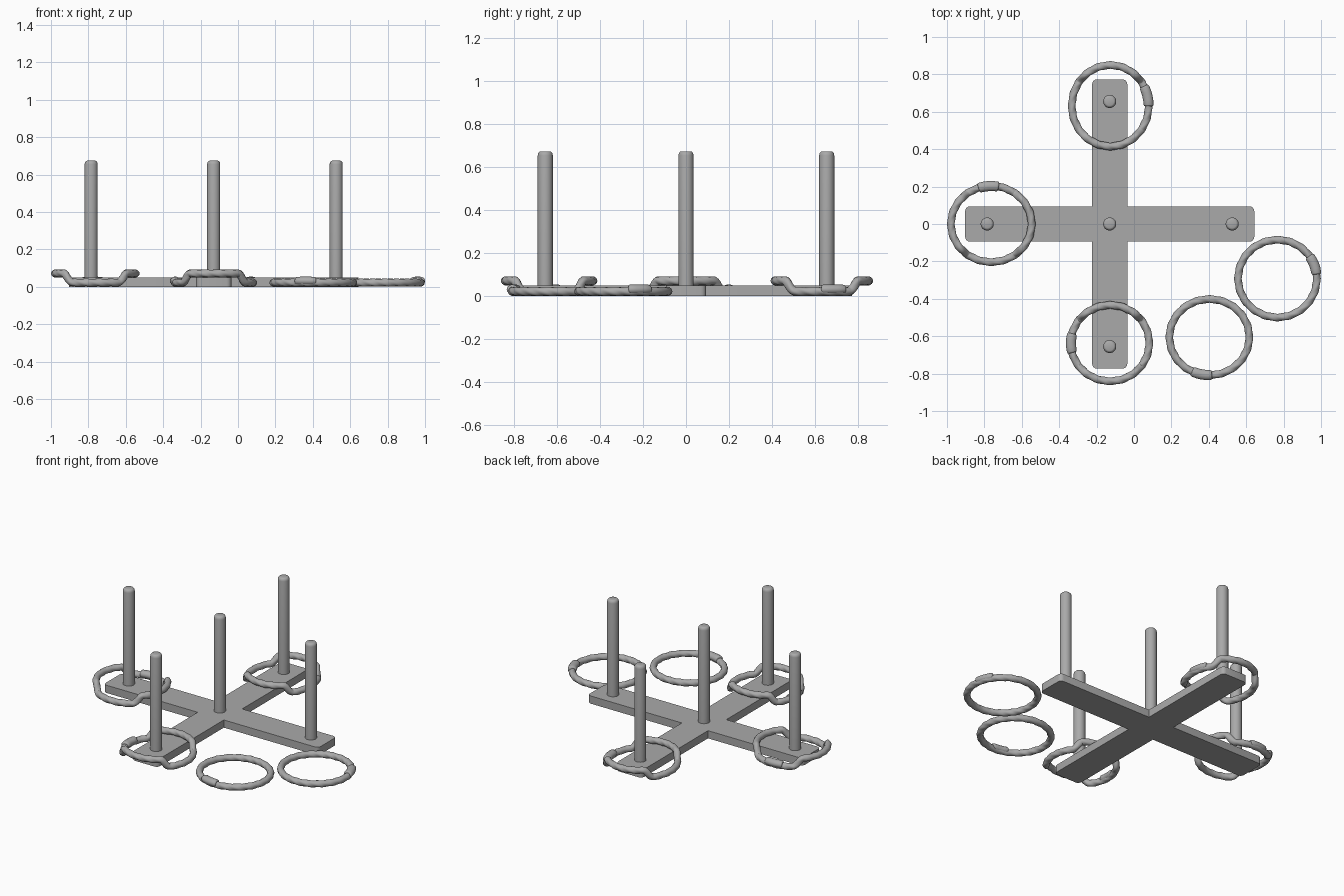
import bpy, bmesh
from math import sin, cos, pi, radians, asin
from mathutils import Vector

cube = bpy.data.objects.get("Cube")
if cube:
    bpy.data.objects.remove(cube, do_unlink=True)

grey = bpy.data.materials.new("plain grey")
grey.use_nodes = True
tone = (0.4, 0.4, 0.4, 1)
grey.diffuse_color = tone
grey.node_tree.nodes["Principled BSDF"].inputs["Base Color"].default_value = tone

CENTRE = Vector((-0.13, 0, 0))
ARM, HALF, THICK = 0.773, 0.094, 0.05
LOW, HIGH = 0.022, 0.071


def finish(name, bm, smooth=40):
    bmesh.ops.recalc_face_normals(bm, faces=bm.faces)
    mesh = bpy.data.meshes.new(name)
    bm.to_mesh(mesh)
    bm.free()
    mesh.materials.append(grey)
    obj = bpy.data.objects.new(name, mesh)
    bpy.context.collection.objects.link(obj)
    bpy.ops.object.select_all(action='DESELECT')
    obj.select_set(True)
    bpy.context.view_layer.objects.active = obj
    bpy.ops.object.shade_smooth_by_angle(angle=radians(smooth))
    return obj


def sweep(name, loops, closed):
    """Skin a list of equal-length point loops."""
    bm = bmesh.new()
    rows = [[bm.verts.new(p) for p in loop] for loop in loops]
    n = len(rows[0])
    for i in range(len(rows) if closed else len(rows) - 1):
        a, b = rows[i], rows[(i + 1) % len(rows)]
        for j in range(n):
            k = (j + 1) % n
            bm.faces.new((a[j], a[k], b[k], b[j]))
    if not closed:
        bm.faces.new(rows[0])
        bm.faces.new(rows[-1])
    return finish(name, bm, 50)


# Cross-shaped base with rounded arm ends
def cross_base():
    bm = bmesh.new()
    outline = []
    for q in range(4):
        c, s = (1, 0, -1, 0)[q], (0, 1, 0, -1)[q]
        for x, y in ((ARM, -HALF), (ARM, HALF), (HALF, HALF)):
            outline.append(bm.verts.new(CENTRE + Vector((c * x - s * y, s * x + c * y, 0))))
    face = bm.faces.new(outline)
    out = bmesh.ops.extrude_face_region(bm, geom=[face])
    top = [v for v in out["geom"] if isinstance(v, bmesh.types.BMVert)]
    bmesh.ops.translate(bm, verts=top, vec=(0, 0, THICK))
    corners = [e for e in bm.edges
               if abs(e.verts[0].co.z - e.verts[1].co.z) > 0.01
               and (e.verts[0].co - CENTRE).xy.length > 0.5]
    bmesh.ops.bevel(bm, geom=corners, offset=0.025, segments=4, profile=0.5, affect='EDGES')
    finish("cross_base", bm, 30)


# Pegs with softened tops
def peg(name, x, y):
    profile = [(0.035, 0.04), (0.035, 0.655), (0.033, 0.665), (0.027, 0.672), (0.022, 0.674)]
    loops = [[CENTRE + Vector((x + r * cos(a), y + r * sin(a), z))
              for a in (2 * pi * j / 32 for j in range(32))] for r, z in profile]
    sweep(name, loops, False)


# Rope ring, optionally draped over an arm, with a joining sleeve
def rope_ring(name, x, y, rx, ry, drape, sleeve_deg):
    def centre_line(t):
        p = Vector((x + rx * cos(t), y + ry * sin(t), LOW))
        if drape:
            side = abs(sin(t) * ry if drape == 'X' else cos(t) * rx)
            f = min(max((0.168 - side) / 0.04, 0), 1)
            p.z = LOW + (HIGH - LOW) * f * f * (3 - 2 * f)
        return p

    def section(t, radius, flat=1.0, lift=0.0):
        p = centre_line(t)
        along = (centre_line(t + 0.01) - centre_line(t - 0.01)).normalized()
        out = Vector((cos(t), sin(t), 0))
        out = (out - along * out.dot(along)).normalized()
        up = along.cross(out)
        up = up if up.z > 0 else -up
        angles = [2 * pi * j / 18 for j in range(18)]
        return [p + out * radius(a) * cos(a) + up * (radius(a) * flat * sin(a) + lift)
                for a in angles]

    steps = 180
    loops = []
    for i in range(steps):
        t = 2 * pi * i / steps
        loops.append(section(t, lambda a: 0.0202 + 0.0014 * cos(3 * a + 20 * t)))
    sweep(name, loops, True)

    mid, span = radians(sleeve_deg), asin(0.053 / 0.21)
    parts = ((-1, 0.019), (-0.96, 0.024), (-0.85, 0.0265), (-0.4, 0.027), (0, 0.027),
             (0.4, 0.027), (0.85, 0.0265), (0.96, 0.024), (1, 0.019))
    sweep(name + "_sleeve",
          [section(mid + u * span, lambda a: r, 0.85, 0.009) for u, r in parts], False)


cross_base()
PEG = 0.655
for label, px, py in (("centre", 0, 0), ("left", PEG, 0), ("right", -PEG, 0),
                      ("back", 0, PEG), ("front", 0, -PEG)):
    peg(label + "_peg", px, py)

rope_ring("right_rope_ring", -0.763, 0, 0.215, 0.203, 'X', 94)
rope_ring("front_rope_ring", -0.128, -0.637, 0.209, 0.203, 'Y', 180)
rope_ring("back_rope_ring", -0.127, 0.632, 0.205, 0.217, 'Y', 14)
rope_ring("left_loose_ring", 0.767, -0.292, 0.21, 0.207, None, 21)
rope_ring("front_loose_ring", 0.403, -0.605, 0.213, 0.203, None, 259)
